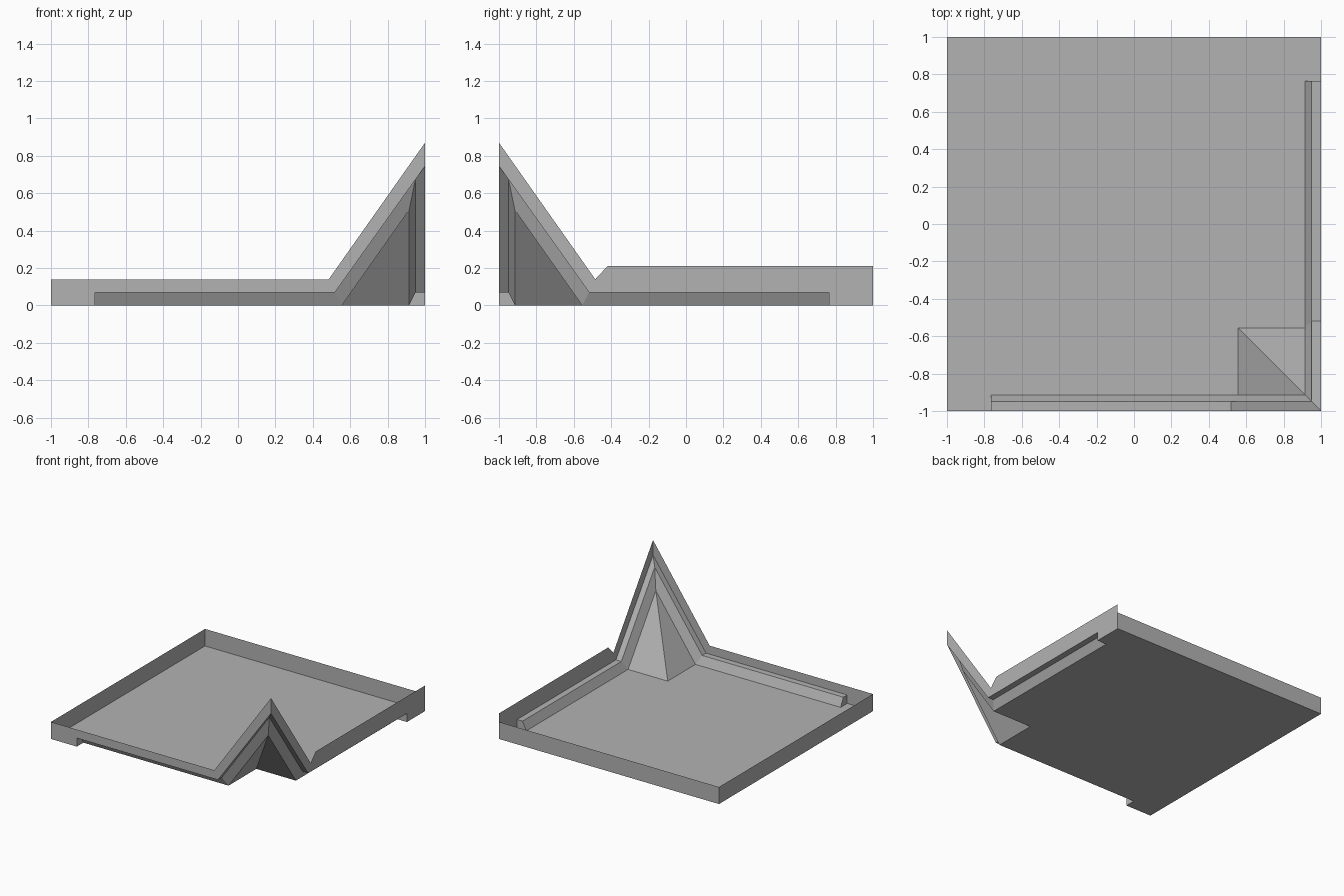
import bpy
import bmesh

if "Cube" in bpy.data.objects:
    bpy.data.objects.remove(bpy.data.objects["Cube"], do_unlink=True)

grey = bpy.data.materials.new("plain grey")
grey.use_nodes = True
colour = (0.45, 0.45, 0.45, 1)
grey.diffuse_color = colour
grey.node_tree.nodes["Principled BSDF"].inputs["Base Color"].default_value = colour

# Shared dimensions of the sheet and its pressed channel
END = -0.765               # closed end of each channel
SHELF, FOOT = 0.95, 0.915  # inner edge of channel shelf, foot of its slope
RISE, BASE = 0.518, 0.555  # where the shelf and the floor start to climb
LIP, RIM, HIGH = 0.07, 0.14, 0.21
PEAK, UNDER, SHELF_TOP, FOOT_TOP = 0.87, 0.745, 0.68, 0.51


def swap(p):
    """Reflect a point across the diagonal through the raised corner."""
    return (-p[1], -p[0], p[2])


def sheet(name, polygons, mirrored=False):
    bm = bmesh.new()
    for poly in polygons:
        points = [swap(p) for p in reversed(poly)] if mirrored else poly
        bm.faces.new([bm.verts.new(p) for p in points])
    bmesh.ops.remove_doubles(bm, verts=bm.verts, dist=0.0001)
    mesh = bpy.data.meshes.new(name)
    bm.to_mesh(mesh)
    bm.free()
    mesh.materials.append(grey)
    obj = bpy.data.objects.new(name, mesh)
    bpy.context.collection.objects.link(obj)
    return obj


# Floor with the two channels and the corner cut away
half = [(-1, -1, 0), (END, -1, 0), (END, -FOOT, 0), (BASE, -FOOT, 0), (BASE, -BASE, 0)]
other_half = [swap(p) for p in reversed(half[:-1])]
sheet("floor", [half + other_half + [(-1, 1, 0)]])

# Low rims on the back and left
sheet("back_rim", [[(1, 1, 0), (-1, 1, 0), (-1, 1, RIM), (1, 1, RIM)]])
sheet("left_rim", [[(-1, 1, 0), (-1, -1, 0), (-1, -1, RIM), (-1, 1, RIM)]])


# Rims that climb to the raised corner, open below along the channel
def climbing_rim(top):
    return [[(-1, -1, 0), (END, -1, 0), (END, -1, LIP), (RISE, -1, LIP),
             (1, -1, UNDER), (1, -1, PEAK)] + top]


sheet("front_rim", climbing_rim([(0.485, -1, RIM), (-1, -1, RIM)]))
sheet("right_rim", climbing_rim([(0.485, -1, RIM), (0.42, -1, HIGH), (-1, -1, HIGH)]), True)

# Channel: flat shelf, sloped side and end cap, then the climbing part
shelf_a, shelf_b = (END, -SHELF, LIP), (RISE, -SHELF, LIP)
shelf_c = (SHELF, -SHELF, SHELF_TOP)
foot_a, foot_b = (END, -FOOT, 0), (BASE, -FOOT, 0)
foot_c = (FOOT, -FOOT, FOOT_TOP)
out_a, out_b, out_c = (END, -1, LIP), (RISE, -1, LIP), (1, -1, UNDER)
channel = [
    [out_a, out_b, shelf_b, shelf_a],
    [shelf_a, shelf_b, foot_b, foot_a],
    [out_b, out_c, shelf_c, shelf_b],
    [shelf_b, shelf_c, foot_c, foot_b],
    [(END, -1, 0), out_a, shelf_a, foot_a],
]
# Triangular side of the corner spike
spike = [[foot_b, foot_c, (BASE, -BASE, 0)]]

for side, mirrored in (("front", False), ("right", True)):
    sheet(side + "_channel", channel, mirrored)
    sheet(side + "_corner_facet", spike, mirrored)
